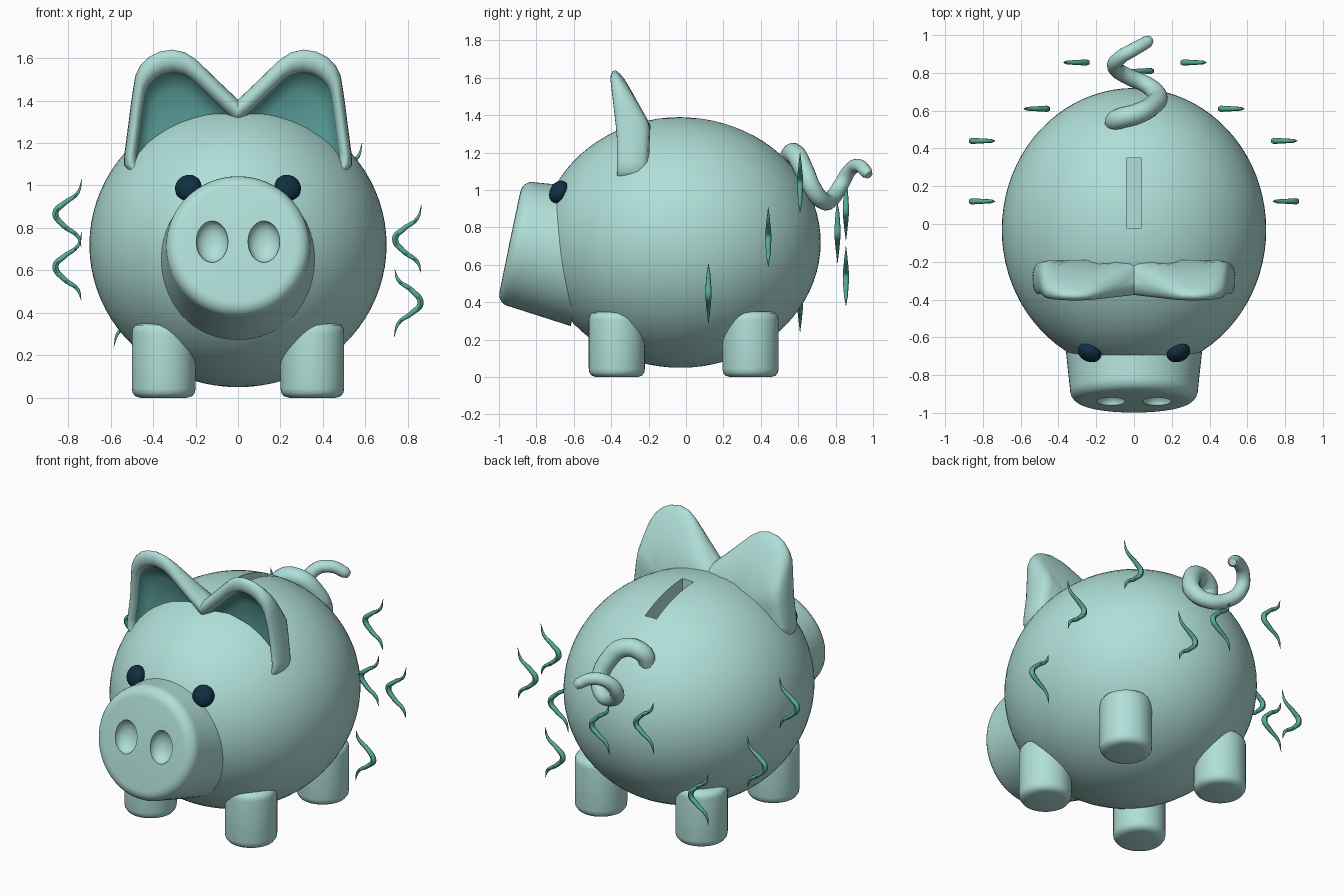
import bpy, bmesh, math
from mathutils import Vector, Matrix

if "Cube" in bpy.data.objects:
    bpy.data.objects.remove(bpy.data.objects["Cube"])


def material(name, r, g, b):
    lin = lambda c: ((c / 255 + 0.055) / 1.055) ** 2.4 if c > 10 else c / 255 / 12.92
    m = bpy.data.materials.new(name)
    m.diffuse_color = (lin(r), lin(g), lin(b), 1)
    m.use_nodes = True
    m.node_tree.nodes["Principled BSDF"].inputs["Base Color"].default_value = m.diffuse_color
    return m


MINT = material("pale_mint", 176, 223, 216)
TEAL = material("inner_ear_teal", 92, 163, 159)
NAVY = material("dark_navy", 16, 48, 66)
GREEN = material("sea_green", 86, 172, 152)


def finish(bm, name, *mats, angle=40):
    bmesh.ops.recalc_face_normals(bm, faces=bm.faces)
    me = bpy.data.meshes.new(name)
    bm.to_mesh(me)
    bm.free()
    ob = bpy.data.objects.new(name, me)
    bpy.context.collection.objects.link(ob)
    for m in mats:
        me.materials.append(m)
    smooth(ob, angle)
    return ob


def select(ob):
    bpy.ops.object.select_all(action='DESELECT')
    ob.select_set(True)
    bpy.context.view_layer.objects.active = ob


def smooth(ob, angle=40):
    select(ob)
    bpy.ops.object.shade_smooth_by_angle(angle=math.radians(angle))


def ellipsoid(name, loc, radii, mat, normal=None, seg=48):
    bm = bmesh.new()
    rot = Vector(normal).to_track_quat('Z', 'Y').to_matrix().to_4x4() if normal else Matrix()
    bmesh.ops.create_uvsphere(bm, u_segments=seg, v_segments=seg // 2, radius=1,
                              matrix=Matrix.Translation(loc) @ rot @ Matrix.Diagonal((*radii, 1)))
    return finish(bm, name, mat)


def lathe(name, profile, matrix, mat, steps=48):
    bm = bmesh.new()
    vs = [bm.verts.new((r, 0, h)) for r, h in profile]
    es = [bm.edges.new(p) for p in zip(vs, vs[1:])]
    bmesh.ops.spin(bm, geom=vs + es, cent=(0, 0, 0), axis=(0, 0, 1),
                   angle=math.tau, steps=steps)
    bmesh.ops.remove_doubles(bm, verts=bm.verts, dist=1e-5)
    bmesh.ops.transform(bm, matrix=matrix, verts=bm.verts)
    return finish(bm, name, mat)


def carve(ob, cutter):
    cutter.hide_render = True
    mod = ob.modifiers.new("cut", 'BOOLEAN')
    mod.operation, mod.object, mod.solver = 'DIFFERENCE', cutter, 'EXACT'
    select(ob)
    bpy.ops.object.modifier_apply(modifier=mod.name)
    bpy.data.objects.remove(cutter)
    smooth(ob)


def tube(name, pts, mat, sides=3, res=6):
    """Tapered tube through points (x, y, z, radius)."""
    cu = bpy.data.curves.new(name, 'CURVE')
    cu.dimensions = '3D'
    cu.bevel_depth, cu.bevel_resolution, cu.resolution_u = 1, sides, res
    cu.use_fill_caps = True
    sp = cu.splines.new('BEZIER')
    sp.bezier_points.add(len(pts) - 1)
    for bp, (x, y, z, r) in zip(sp.bezier_points, pts):
        bp.co, bp.radius = (x, y, z), r
        bp.handle_left_type = bp.handle_right_type = 'AUTO'
    ob = bpy.data.objects.new(name, cu)
    bpy.context.collection.objects.link(ob)
    cu.materials.append(mat)
    select(ob)
    bpy.ops.object.convert(target='MESH')
    smooth(bpy.context.object, 60)


# body with coin slot
body = ellipsoid("body", (0, -0.03, 0.72), (0.70, 0.75, 0.67), MINT, seg=80)
bm = bmesh.new()
bmesh.ops.create_cube(bm, size=1, matrix=Matrix.Translation((0, 0.165, 1.35))
                      @ Matrix.Diagonal((0.08, 0.37, 0.24, 1)))
carve(body, finish(bm, "slot_cutter", MINT))

# snout: tapered, tilted upwards, with rounded front edge and carved nostrils
tilt = math.radians(78.3)
profile = [(0, 0), (0.375, 0), (0.339, 0.34)]
profile += [(0.275 + 0.064 * math.cos(a), 0.346 + 0.064 * math.sin(a))
            for a in (math.radians(d) for d in range(10, 91, 16))] + [(0, 0.411)]
snout = lathe("snout", profile,
              Matrix.Translation((0, -0.54, 0.64)) @ Matrix.Rotation(tilt, 4, 'X'), MINT, 64)
face_dir = (0, -math.sin(tilt), math.cos(tilt))
for sx in (-1, 1):
    carve(snout, ellipsoid("nostril_cutter", (sx * 0.122, -0.938, 0.735),
                           (0.075, 0.10, 0.06), MINT, face_dir, 32))

# eyes
for sx, side in ((-1, "left"), (1, "right")):
    ellipsoid(side + "_eye", (sx * 0.235, -0.68, 0.99), (0.064, 0.064, 0.045), NAVY,
              (sx * 0.45, -1.1, 0.6), 24)

# legs
leg = [(0, 0), (0.11, 0), (0.135, 0.008), (0.147, 0.025), (0.15, 0.045),
       (0.15, 0.305), (0.147, 0.325), (0.135, 0.342), (0.11, 0.35), (0, 0.35)]
for sx, side in ((-1, "left"), (1, "right")):
    for y, end in ((-0.37, "front"), (0.345, "back")):
        lathe(f"{end}_{side}_leg", leg, Matrix.Translation((sx * 0.35, y, 0)), MINT, 40)


# ears: outline swept through rings from the back, round the rim and into the hollow
def interp(z, table):
    for (z0, y0), (z1, y1) in zip(table, table[1:]):
        if z <= z1:
            t = max(0, (z - z0) / (z1 - z0))
            return y0 + (y1 - y0) * t
    return table[-1][1]


OUTLINE = [(-0.08, 1.33), (0, 1.405), (0.08, 1.48), (0.15, 1.548), (0.20, 1.595), (0.25, 1.627),
           (0.31, 1.64), (0.37, 1.63), (0.42, 1.605), (0.46, 1.565), (0.483, 1.52), (0.495, 1.45),
           (0.505, 1.38), (0.515, 1.30), (0.535, 1.15), (0.538, 1.10), (0.52, 1.07),
           (0.45, 1.02), (0.25, 1.05), (-0.08, 1.1)]
BACK = [(1.1, -0.20), (1.35, -0.19), (1.5, -0.275), (1.64, -0.35)]
FRONT = [(1.0, -0.37), (1.3, -0.37), (1.64, -0.41)]
# (scale, blend from front 0 to back 1, extra depth)
RINGS = [(0.4, 1, 0), (0.75, 1, 0), (0.9, 0.95, 0), (0.96, 0.82, 0), (0.99, 0.65, 0), (1, 0.5, 0),
         (0.99, 0.28, 0), (0.96, 0.1, 0), (0.92, 0.01, 0), (0.87, 0, 0), (0.82, 0, 0.01),
         (0.79, 0, 0.03), (0.76, 0, 0.06), (0.6, 0, 0.085), (0.3, 0, 0.09)]
CX, CZ = 0.27, 1.15
for sx, side in ((-1, "left"), (1, "right")):
    bm = bmesh.new()
    rings = []
    for s, t, d in RINGS:
        ring = []
        for x, z in OUTLINE:
            x, z = CX + (x - CX) * s, CZ + (z - CZ) * s
            yf, yb = interp(z, FRONT), interp(z, BACK)
            ring.append(bm.verts.new((x, yf + (yb - yf) * t + d, z)))
        rings.append(ring)
    n = len(OUTLINE)
    for i, (a, b) in enumerate(zip(rings, rings[1:])):
        for j in range(n):
            k = (j + 1) % n
            bm.faces.new((a[j], a[k], b[k], b[j])).material_index = int(i >= 11)
    bm.faces.new(rings[0])
    bm.faces.new(rings[-1]).material_index = 1
    bmesh.ops.recalc_face_normals(bm, faces=bm.faces)
    bmesh.ops.bisect_plane(bm, geom=bm.verts[:] + bm.edges[:] + bm.faces[:],
                           plane_co=(0, 0, 0), plane_no=(1, 0, 0), clear_inner=True)
    bmesh.ops.scale(bm, vec=(sx, 1, 1), verts=bm.verts)
    if sx < 0:
        bmesh.ops.reverse_faces(bm, faces=bm.faces)
    finish(bm, side + "_ear", MINT, TEAL, angle=50)

# curly tail
tube("tail", [(-0.11, 0.53, 1.10, 0.05), (-0.085, 0.555, 1.175, 0.055), (0.02, 0.585, 1.19, 0.055),
              (0.10, 0.63, 1.11, 0.052), (0.125, 0.68, 1.0, 0.05), (0.07, 0.735, 0.94, 0.045),
              (-0.03, 0.78, 0.955, 0.043), (-0.10, 0.83, 1.03, 0.041), (-0.08, 0.875, 1.105, 0.038),
              (0.0, 0.925, 1.13, 0.036), (0.07, 0.965, 1.095, 0.033), (0.085, 0.978, 1.08, 0.022)],
     MINT, 5, 8)

# floating wiggles: (x, y, z, bend direction)
WIGGLE = [(0.065, 0.16, 0.001), (0.045, 0.095, 0.009), (-0.02, 0.045, 0.014), (-0.06, 0.0, 0.017),
          (-0.02, -0.06, 0.014), (0.045, -0.11, 0.010), (0.062, -0.16, 0.001)]
PLACES = [(-0.80, 0.12, 0.87, 1), (-0.80, 0.44, 0.62, 1), (-0.52, 0.61, 0.40, -1),
          (-0.31, 0.855, 0.89, -1), (0.03, 0.81, 0.77, -1), (0.32, 0.855, 0.54, 1),
          (0.52, 0.61, 1.04, 1), (0.80, 0.44, 0.75, 1), (0.80, 0.12, 0.445, -1)]
for i, (x, y, z, f) in enumerate(PLACES):
    tube(f"wiggle_{i + 1}", [(x + f * px, y, z + f * pz, r) for px, pz, r in WIGGLE], GREEN, 1, 5)
